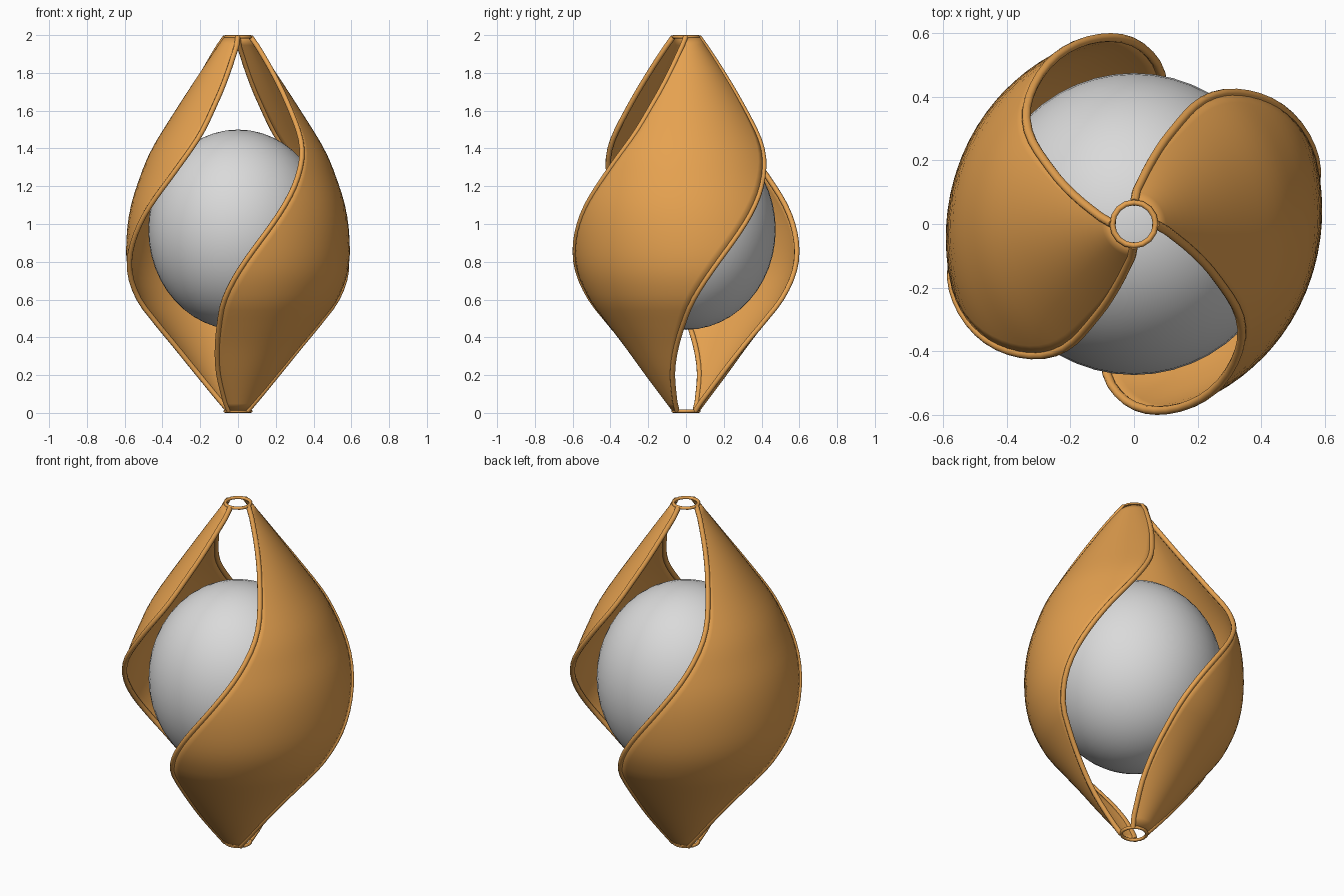
import bpy, bmesh, math
from mathutils import Vector

if "Cube" in bpy.data.objects:
    bpy.data.objects.remove(bpy.data.objects["Cube"], do_unlink=True)


def material(name, rgb):
    m = bpy.data.materials.new(name)
    m.use_nodes = True
    m.diffuse_color = (*rgb, 1)
    m.node_tree.nodes["Principled BSDF"].inputs["Base Color"].default_value = (*rgb, 1)
    return m


WOOD = material("warm orange wood", (0.79, 0.36, 0.08))
GREY = material("light grey", (0.70, 0.70, 0.70))

# Lantern outline along the blade's middle: (height, radius)
PROFILE = [(0.01, 0.068), (0.2, 0.21), (0.36, 0.325), (0.5, 0.43), (0.6, 0.5),
           (0.75, 0.56), (0.92, 0.578), (1.1, 0.56), (1.29, 0.5), (1.4, 0.45),
           (1.55, 0.358), (1.8, 0.195), (1.99, 0.068)]
# Twist of the blade's middle line: (height, degrees)
TWIST = [(0.01, -89), (0.1, -76), (0.2, -69), (0.3, -62.5), (0.45, -54), (0.6, -47),
         (0.8, -35), (1.05, -17), (1.27, -1), (1.45, 10), (1.66, 18), (1.88, 30), (1.99, 44)]


def smooth_lookup(table, z):
    """Cubic Hermite interpolation through a table."""
    def slope(k):
        a, b = table[max(k - 1, 0)], table[min(k + 1, len(table) - 1)]
        return (b[1] - a[1]) / (b[0] - a[0])
    i = 0
    while i < len(table) - 2 and z > table[i + 1][0]:
        i += 1
    (z0, v0), (z1, v1) = table[i], table[i + 1]
    h = z1 - z0
    t = (z - z0) / h
    return (v0 * (1 + 2 * t) * (1 - t) ** 2 + v1 * t * t * (3 - 2 * t)
            + h * t * (1 - t) * (slope(i) * (1 - t) - slope(i + 1) * t))


def blade_point(t, s, turn):
    """t runs bottom to top, s runs -1 to 1 across the blade."""
    z = 0.01 + 1.98 * t
    bulge = max(math.sin(math.pi * t), 0) ** 0.25
    a = math.radians(smooth_lookup(TWIST, z) + s * (45 + 6.5 * bulge)) + turn
    # The long edges flare slightly outwards
    flare = 0.052 if s > 0 else 0.065 * t
    r = smooth_lookup(PROFILE, z) * (1 + flare * bulge * s * s)
    return Vector((r * math.cos(a), r * math.sin(a), z))


def finish(obj, mat):
    obj.data.materials.append(mat)
    bpy.ops.object.select_all(action='DESELECT')
    obj.select_set(True)
    bpy.context.view_layer.objects.active = obj
    bpy.ops.object.shade_smooth_by_angle(angle=math.radians(50))


def make_blade(name, turn, rows=48, cols=20):
    bm = bmesh.new()
    grid = [[bm.verts.new(blade_point(j / rows, 2 * i / cols - 1, turn))
             for i in range(cols + 1)] for j in range(rows + 1)]
    for low, high in zip(grid, grid[1:]):
        for i in range(cols):
            bm.faces.new((low[i], low[i + 1], high[i + 1], high[i]))
    mesh = bpy.data.meshes.new(name)
    bm.to_mesh(mesh)
    bm.free()
    obj = bpy.data.objects.new(name, mesh)
    bpy.context.collection.objects.link(obj)
    finish(obj, WOOD)
    solid = obj.modifiers.new("thickness", 'SOLIDIFY')
    solid.thickness = 0.008
    solid.offset = 0


def make_rim(name, side, turn, steps=40):
    curve = bpy.data.curves.new(name, 'CURVE')
    curve.dimensions = '3D'
    curve.bevel_depth = 0.014
    curve.bevel_resolution = 2
    curve.use_fill_caps = True
    spline = curve.splines.new('POLY')
    spline.points.add(steps)
    for k, p in enumerate(spline.points):
        p.co = (*blade_point(k / steps, side, turn), 1)
    obj = bpy.data.objects.new(name, curve)
    bpy.context.collection.objects.link(obj)
    bpy.ops.object.select_all(action='DESELECT')
    obj.select_set(True)
    bpy.context.view_layer.objects.active = obj
    bpy.ops.object.convert(target='MESH')
    finish(bpy.context.object, WOOD)


# Two twisted blades, each with a rounded rim along both long edges
for label, turn in (("left", 0), ("right", math.pi)):
    make_blade(label + "_blade", turn)
    make_rim(label + "_blade_front_rim", -1, turn)
    make_rim(label + "_blade_back_rim", 1, turn)

# Small rings joining the blades at both ends
for label, z in (("bottom", 0.009), ("top", 1.991)):
    bpy.ops.mesh.primitive_torus_add(major_segments=16, minor_segments=8, major_radius=0.068,
                                     minor_radius=0.009, location=(0, 0, z))
    bpy.context.object.name = label + "_ring"
    finish(bpy.context.object, WOOD)

# Slightly tall globe in the middle
bpy.ops.mesh.primitive_uv_sphere_add(segments=48, ring_count=24, radius=1, location=(0, 0, 0.97))
globe = bpy.context.object
globe.name = "globe"
globe.scale = (0.475, 0.475, 0.53)
finish(globe, GREY)
